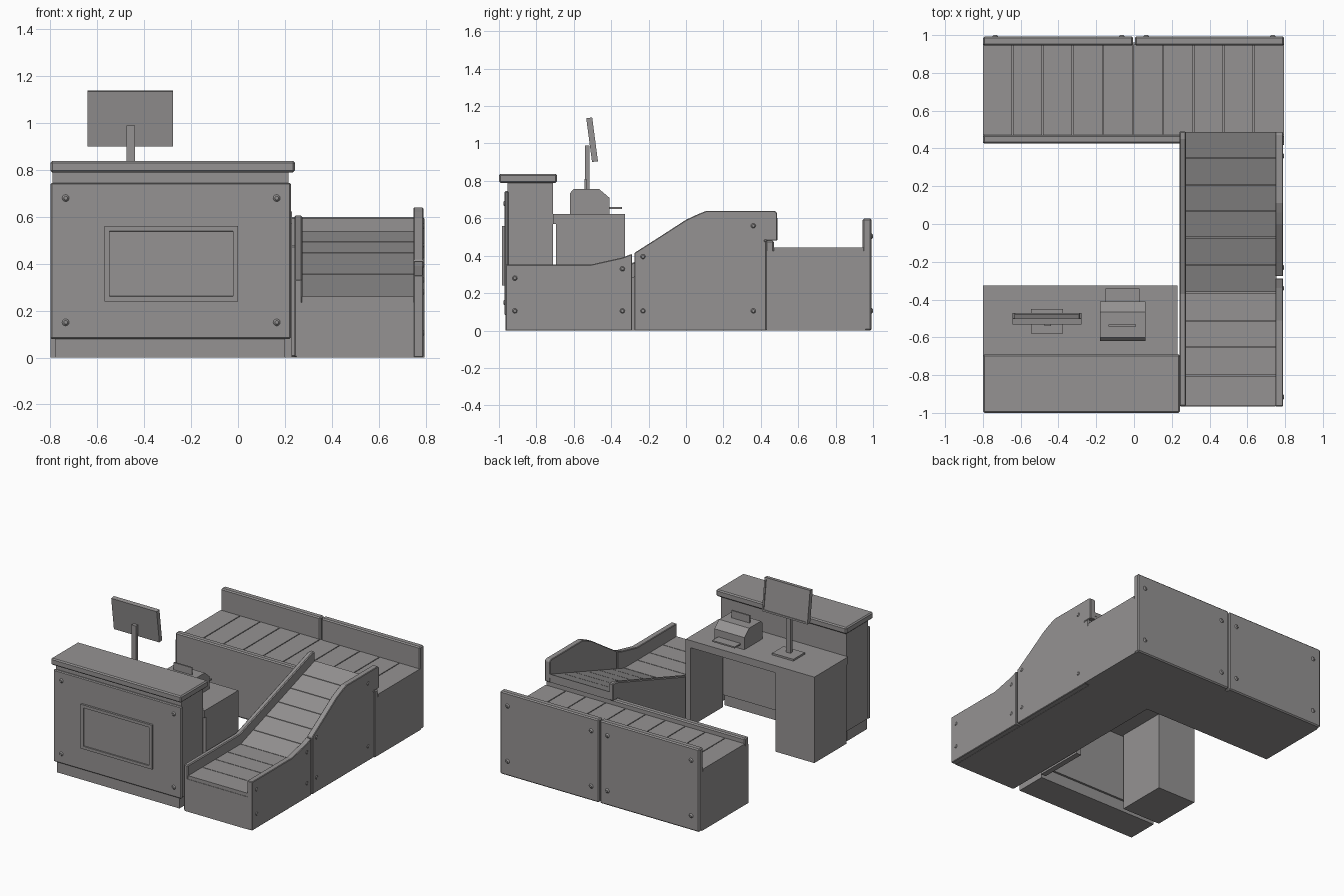
import bpy, bmesh, math
from mathutils import Matrix, Vector

if "Cube" in bpy.data.objects:
    bpy.data.objects.remove(bpy.data.objects["Cube"], do_unlink=True)

grey = bpy.data.materials.new("warm grey")
grey.use_nodes = True
grey.diffuse_color = (0.30, 0.29, 0.29, 1)
grey.node_tree.nodes["Principled BSDF"].inputs["Base Color"].default_value = (0.30, 0.29, 0.29, 1)


def finish(name, bm, bevel=0):
    bmesh.ops.recalc_face_normals(bm, faces=bm.faces)
    mesh = bpy.data.meshes.new(name)
    bm.to_mesh(mesh)
    bm.free()
    mesh.materials.append(grey)
    ob = bpy.data.objects.new(name, mesh)
    bpy.context.collection.objects.link(ob)
    if bevel:
        mod = ob.modifiers.new("edge", "BEVEL")
        mod.width, mod.segments, mod.limit_method = bevel, 1, "ANGLE"
    return ob


def box(name, x, y, z, bevel=0):
    bm = bmesh.new()
    bmesh.ops.create_cube(bm, size=1)
    for v in bm.verts:
        v.co = [a + (b - a) * (c + 0.5) for (a, b), c in zip((x, y, z), v.co)]
    return finish(name, bm, bevel)


def side_profile(name, x0, x1, points, bevel=0):
    """Extrude a (y, z) outline from x0 to x1."""
    bm = bmesh.new()
    face = bm.faces.new([bm.verts.new((x0, y, z)) for y, z in points])
    ext = bmesh.ops.extrude_face_region(bm, geom=[face])
    verts = [g for g in ext["geom"] if isinstance(g, bmesh.types.BMVert)]
    bmesh.ops.translate(bm, verts=verts, vec=(x1 - x0, 0, 0))
    return finish(name, bm, bevel)


def bolts(name, places, normal, radius=0.016):
    """Low domed bolt heads on a panel."""
    bm = bmesh.new()
    turn = Vector((0, 0, 1)).rotation_difference(Vector(normal)).to_matrix().to_4x4()
    for p in places:
        bmesh.ops.create_cone(bm, cap_ends=True, segments=12, radius1=radius,
                              radius2=radius * 0.5, depth=0.008,
                              matrix=Matrix.Translation(p) @ turn)
    return finish(name, bm)


def inset_panel(ob, axis, sign, rim, depth):
    """Sink a framed recess into the face pointing along one axis."""
    bm = bmesh.new()
    bm.from_mesh(ob.data)
    bm.normal_update()
    face = max(bm.faces, key=lambda f: f.normal[axis] * sign)
    bmesh.ops.inset_region(bm, faces=[face], thickness=rim, depth=0)
    bmesh.ops.inset_region(bm, faces=[face], thickness=0.001, depth=-depth)
    bm.to_mesh(ob.data)
    bm.free()


# Counter
box("counter_base", (-0.78, 0.20), (-0.955, -0.725), (0, 0.08))
box("counter_body", (-0.79, 0.215), (-0.955, -0.71), (0.08, 0.79))
box("counter_front_panel", (-0.80, 0.225), (-0.97, -0.95), (0.08, 0.745), 0.006)
box("counter_top", (-0.80, 0.243), (-1.0, -0.69), (0.79, 0.838), 0.008)
frame = box("poster_frame", (-0.57, 0.0), (-0.985, -0.965), (0.24, 0.56))
inset_panel(frame, 1, -1, 0.03, 0.008)
bolts("counter_bolts", [(x, -0.973, z) for x in (-0.735, 0.165) for z in (0.15, 0.68)], (0, -1, 0))

# Desk behind the counter
box("desk_top", (-0.80, 0.23), (-0.71, -0.325), (0.57, 0.622))
box("desk_pedestal", (-0.80, -0.49), (-0.695, -0.325), (0, 0.57))
box("desk_end_panel", (0.19, 0.23), (-0.695, -0.325), (0, 0.57))

# Monitor, tilted back and facing the desk user
box("monitor_foot", (-0.545, -0.375), (-0.58, -0.45), (0.62, 0.635))
box("monitor_stem", (-0.475, -0.44), (-0.54, -0.515), (0.63, 0.99))
screen = box("monitor_screen", (-0.182, 0.182), (-0.016, 0.016), (-0.118, 0.118))
inset_panel(screen, 1, 1, 0.016, 0.006)
screen.location = (-0.46, -0.502, 1.02)
screen.rotation_euler.x = math.radians(7.5)

# Label printer
side_profile("printer_body", -0.18, 0.06, [
    (-0.62, 0.62), (-0.62, 0.735), (-0.60, 0.757), (-0.465, 0.757), (-0.41, 0.71), (-0.41, 0.62)])
box("printer_paper", (-0.135, 0.01), (-0.543, -0.532), (0.75, 0.81))
box("printer_tray", (-0.15, 0.03), (-0.42, -0.342), (0.65, 0.66))

# Feed conveyor: body, belt slats and side walls
side_profile("feed_body", 0.25, 0.75, [
    (-0.965, 0), (-0.965, 0.235), (-0.36, 0.235), (0.485, 0.515),
    (0.485, 0.48), (0.43, 0.48), (0.43, 0)])
edges = [-0.962, -0.80, -0.65, -0.51, -0.36, -0.215, -0.07, 0.07, 0.21, 0.35, 0.49]


def belt_z(y):
    return 0.26 + max(0, y + 0.36) * 0.33


for i, (a, b) in enumerate(zip(edges, edges[1:])):
    b -= 0.004
    side_profile(f"feed_belt_{i}", 0.27, 0.755, [
        (a, belt_z(a) - 0.03), (a, belt_z(a)), (b, belt_z(b)), (b, belt_z(b) - 0.03)])

side_profile("feed_inner_wall", 0.24, 0.275, [
    (-0.965, 0), (-0.965, 0.335), (-0.37, 0.335), (0.45, 0.605), (0.49, 0.605),
    (0.49, 0.48), (0.43, 0.48), (0.43, 0)], 0.006)
side_profile("feed_outer_wall_low", 0.748, 0.79, [
    (-0.965, 0), (-0.965, 0.352), (-0.51, 0.352), (-0.34, 0.39), (-0.288, 0.41), (-0.288, 0)], 0.004)
side_profile("feed_outer_wall_high", 0.748, 0.79, [
    (-0.276, 0), (-0.276, 0.415), (-0.15, 0.495), (0, 0.592), (0.06, 0.62), (0.11, 0.64),
    (0.475, 0.64), (0.487, 0.628), (0.487, 0.48), (0.43, 0.48), (0.43, 0)], 0.004)
bolts("feed_bolts", [(0.791, y, z) for y, top in
                     ((-0.915, 0.28), (-0.34, 0.33), (-0.23, 0.395), (0.36, 0.56))
                     for z in (0.105, top)], (1, 0, 0))
bolts("feed_end_bolt", [(0.791, 0.425, 0.48)], (1, 0, 0), 0.01)

# Collector conveyor along the back
box("collector_body", (-0.80, 0.795), (0.43, 0.96), (0, 0.425))
box("collector_front_lip", (-0.80, 0.795), (0.425, 0.47), (0, 0.48), 0.008)
step = 1.595 / 10
for i in range(10):
    x = -0.80 + i * step
    box(f"collector_belt_{i}", (x, x + step - (0.006 if i < 9 else 0)), (0.47, 0.95), (0.41, 0.443))
for name, x0, x1 in (("right", -0.80, -0.004), ("left", 0.004, 0.795)):
    box(f"collector_back_wall_{name}", (x0, x1), (0.945, 0.992), (0, 0.60), 0.008)
bolts("collector_bolts", [(x, 0.996, z) for x in (-0.735, -0.065, 0.065, 0.735)
                          for z in (0.105, 0.505)], (0, 1, 0))
